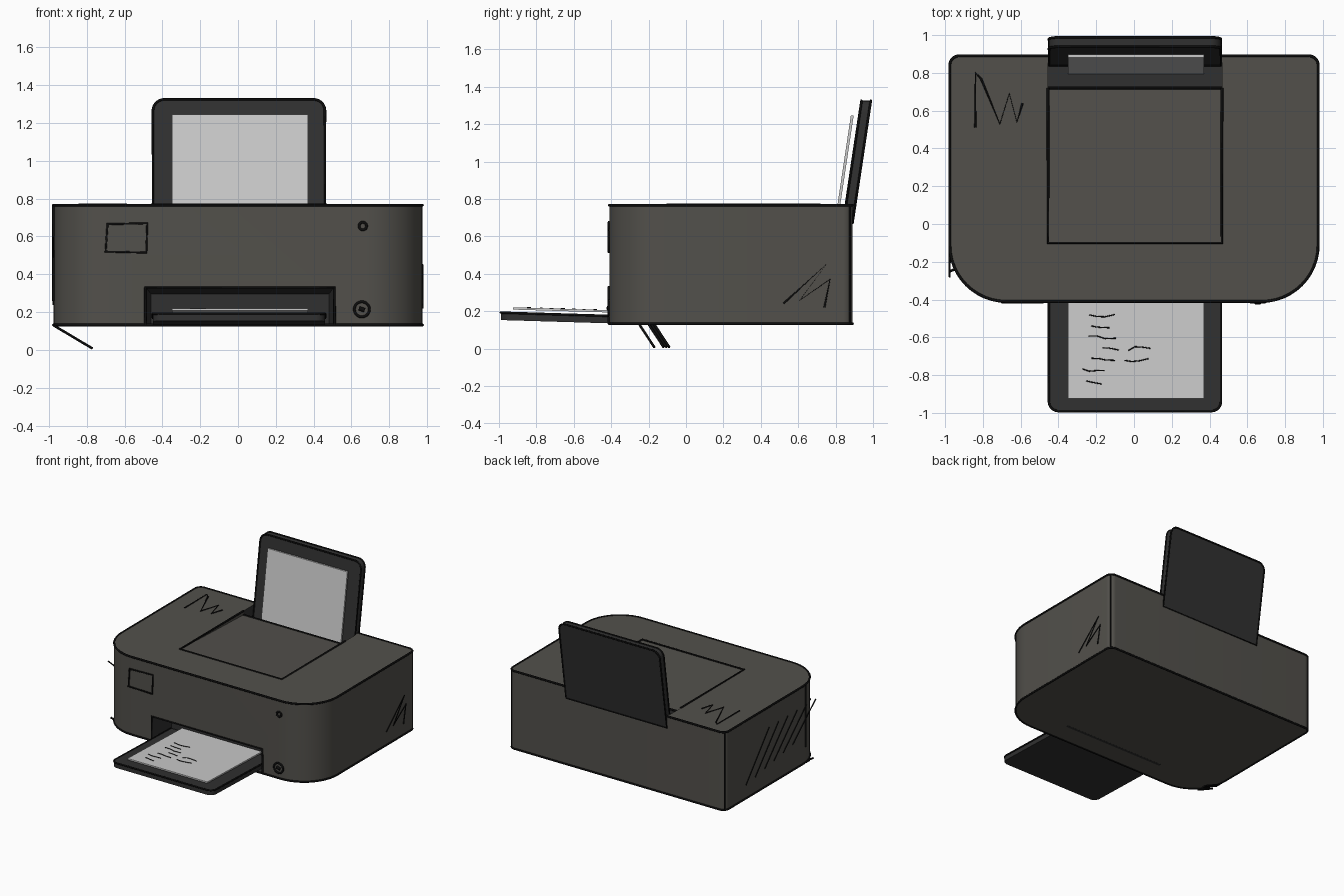
import bpy, bmesh, math, random

if "Cube" in bpy.data.objects:
    bpy.data.objects.remove(bpy.data.objects["Cube"])
random.seed(4)


def mat(name, r, g, b):
    m = bpy.data.materials.new(name)
    m.diffuse_color = (r, g, b, 1)
    m.use_nodes = True
    m.node_tree.nodes["Principled BSDF"].inputs["Base Color"].default_value = m.diffuse_color
    return m


SHELL = mat("shell_grey", 0.085, 0.081, 0.071)
DARK = mat("tray_dark", 0.03, 0.03, 0.03)
PAPER = mat("paper_grey", 0.6, 0.6, 0.6)
INK = mat("ink", 0.004, 0.004, 0.004)


def rounded(x0, x1, y0, y1, r_low=0.0, r_high=0.0, n=12):
    """Rectangle outline with separate corner radii at the low and high ends."""
    pts = []
    for cx, cy, sx, sy, r, a in ((x0, y0, 1, 1, r_low, 180), (x1, y0, -1, 1, r_low, 270),
                                 (x1, y1, -1, -1, r_high, 0), (x0, y1, 1, -1, r_high, 90)):
        for i in range(n + 1 if r else 1):
            t = math.radians(a + 90 * i / n)
            pts.append((cx + sx * r + r * math.cos(t), cy + sy * r + r * math.sin(t)))
    return pts


def prism(name, outline, f, d0, d1, material):
    """Solid between two copies of an outline, placed by f(u, v, d)."""
    bm = bmesh.new()
    a = [bm.verts.new(f(u, v, d0)) for u, v in outline]
    b = [bm.verts.new(f(u, v, d1)) for u, v in outline]
    bm.faces.new(a)
    bm.faces.new(b)
    for i in range(len(a)):
        j = (i + 1) % len(a)
        bm.faces.new((a[i], a[j], b[j], b[i]))
    bmesh.ops.recalc_face_normals(bm, faces=bm.faces)
    me = bpy.data.meshes.new(name)
    bm.to_mesh(me)
    bm.free()
    me.materials.append(material)
    ob = bpy.data.objects.new(name, me)
    bpy.context.collection.objects.link(ob)
    return ob


def stroke(name, pts, r=0.008, closed=False):
    """Inked line as a thin tube."""
    cu = bpy.data.curves.new(name, 'CURVE')
    cu.dimensions = '3D'
    cu.bevel_depth = r
    cu.bevel_resolution = 1
    cu.use_fill_caps = True
    sp = cu.splines.new('POLY')
    sp.points.add(len(pts) - 1)
    for p, co in zip(sp.points, pts):
        p.co = (*co, 1)
    sp.use_cyclic_u = closed
    cu.materials.append(INK)
    ob = bpy.data.objects.new(name, cu)
    bpy.context.collection.objects.link(ob)


def carve(target, cutter):
    mod = target.modifiers.new("carve", 'BOOLEAN')
    mod.operation = 'DIFFERENCE'
    mod.solver = 'EXACT'
    mod.material_mode = 'TRANSFER'
    mod.object = cutter
    cutter.hide_render = True
    bpy.context.view_layer.objects.active = target
    bpy.ops.object.modifier_apply(modifier=mod.name)
    bpy.data.objects.remove(cutter)


# body placement functions
def flat(u, v, d):
    return (u, v, d)


def mouth(u, v, d):
    return (0.015 + (u - 0.015) * (1 - 0.06 * d), -0.45 + 0.25 * d,
            0.135 + (v - 0.135) * (1 - 0.2 * d))


def side(u, v, d):
    return (d, u, v)


def back_lean(u, v, d):
    return (u, 0.855 + 0.15 * (v - 0.77) + d, v)


def tray_slope(u, v, d):
    return (u, v, 0.135 - 0.03 * (v + 0.41) + d)


# body with paper mouth, sloping lid recess and feed slot
plan = rounded(-0.975, 0.975, -0.41, 0.89, 0.30, 0.05)
body = prism("body", plan, flat, 0.13, 0.768, SHELL)
carve(body, prism("mouth_cutter", rounded(-0.49, 0.51, 0.135, 0.335), mouth, 0, 1, DARK))
carve(body, prism("lid_cutter", [(-0.1, 0.765), (0.73, 0.735), (0.73, 0.9), (-0.1, 0.9)],
                  side, -0.455, 0.465, SHELL))
carve(body, prism("slot_cutter", rounded(-0.455, 0.465, 0.72, 0.86), flat, 0.66, 0.9, DARK))

# rear paper support and sheet
support = rounded(-0.45, 0.46, 0.67, 1.325, 0, 0.06)
prism("paper_support", support, back_lean, 0, 0.05, DARK)
prism("feed_paper", rounded(-0.35, 0.37, 0.67, 1.245), back_lean, -0.045, -0.03, PAPER)

# output tray and printed sheet
tray = rounded(-0.45, 0.46, -0.99, -0.22, 0.05, 0)
prism("output_tray", tray, tray_slope, 0, 0.042, DARK)
prism("output_paper", rounded(-0.35, 0.37, -0.925, -0.22), tray_slope, 0.058, 0.07, PAPER)

# smooth the rounded corners, keep hard edges
bpy.ops.object.select_all(action='DESELECT')
for ob in bpy.context.scene.objects:
    ob.select_set(True)
bpy.context.view_layer.objects.active = body
bpy.ops.object.shade_smooth_by_angle(angle=math.radians(30))

# inked outlines of the body
for z in (0.132, 0.766):
    stroke("body_outline", [flat(u, v, z) for u, v in plan], closed=True)
for sx in (-1, 1):
    stroke("back_corner_line", [(sx * 0.962, 0.877, 0.13), (sx * 0.962, 0.877, 0.768)], 0.006)
stroke("left_edge_line", [(-0.975, -0.15, 0.26), (-0.975, -0.15, 0.768)])
stroke("lid_outline", [(-0.455, 0.72, 0.768), (-0.455, -0.1, 0.768),
                       (0.465, -0.1, 0.768), (0.465, 0.72, 0.768)])
stroke("lid_back_line", [(-0.455, 0.72, 0.735), (0.465, 0.72, 0.735)])
stroke("mouth_outline", [(-0.49, -0.412, 0.135), (-0.49, -0.412, 0.33),
                         (0.51, -0.412, 0.33), (0.51, -0.412, 0.135)])

# inked outlines of the support and tray
for d in (0.0, 0.05):
    stroke("support_outline", [back_lean(u, v, d) for u, v in support], 0.007, True)
stroke("tray_outline", [tray_slope(u, v, 0.04) for u, v in tray if v < -0.3]
       + [tray_slope(0.46, -0.41, 0.04)], 0.007)
for x in (-0.45, 0.46):
    stroke("tray_side_line", [tray_slope(x, -0.94, 0.04), tray_slope(x, -0.22, 0.04)], 0.007)

# front badge frame and buttons
stroke("badge_frame", [(-0.70, -0.412, 0.52), (-0.69, -0.412, 0.665), (-0.48, -0.412, 0.67),
                       (-0.485, -0.412, 0.515)], closed=True)
for name, x, z, r in (("small_button", 0.66, 0.655, 0.02), ("power_button", 0.655, 0.215, 0.04)):
    ring = [(x + r * math.cos(i * math.pi / 10), -0.412, z + r * math.sin(i * math.pi / 10))
            for i in range(20)]
    stroke(name + "_ring", ring, 0.008, True)
stroke("power_button_mark", [(0.64, -0.412, 0.22), (0.67, -0.412, 0.21)], 0.013)

# shading scribbles
stroke("right_side_scribble", [(0.976, y, z) for y, z in (
    (0.52, 0.24), (0.75, 0.45), (0.61, 0.26), (0.77, 0.37), (0.74, 0.22))], 0.006)
stroke("top_scribble", [(x, y, 0.769) for x, y in (
    (-0.84, 0.51), (-0.84, 0.8), (-0.81, 0.77), (-0.71, 0.53), (-0.66, 0.69),
    (-0.62, 0.54), (-0.59, 0.64))], 0.006)
for i in range(6):
    y = 0.62 - 0.12 * i
    stroke("left_side_hatch", [(-0.976, y, 0.24 + 0.02 * i), (-0.976, y - 0.3, 0.6)], 0.005)
for y in (-0.25, -0.2, -0.185, -0.17):
    stroke("underside_hatch", [(-0.975, y, 0.13), (-0.77, y + 0.08, 0.008)], 0.007)

# short pen ticks on the printed sheet
for i in range(7):
    y = -0.48 - 0.06 * i
    x = random.uniform(-0.28, -0.1)
    for k in range(random.randint(1, 2)):
        w = random.uniform(0.08, 0.16)
        stroke("print_line", [tray_slope(x + w * t, y + random.uniform(-0.012, 0.012), 0.071)
                              for t in (0, 0.3, 0.6, 1)], 0.003)
        x += w + 0.05
